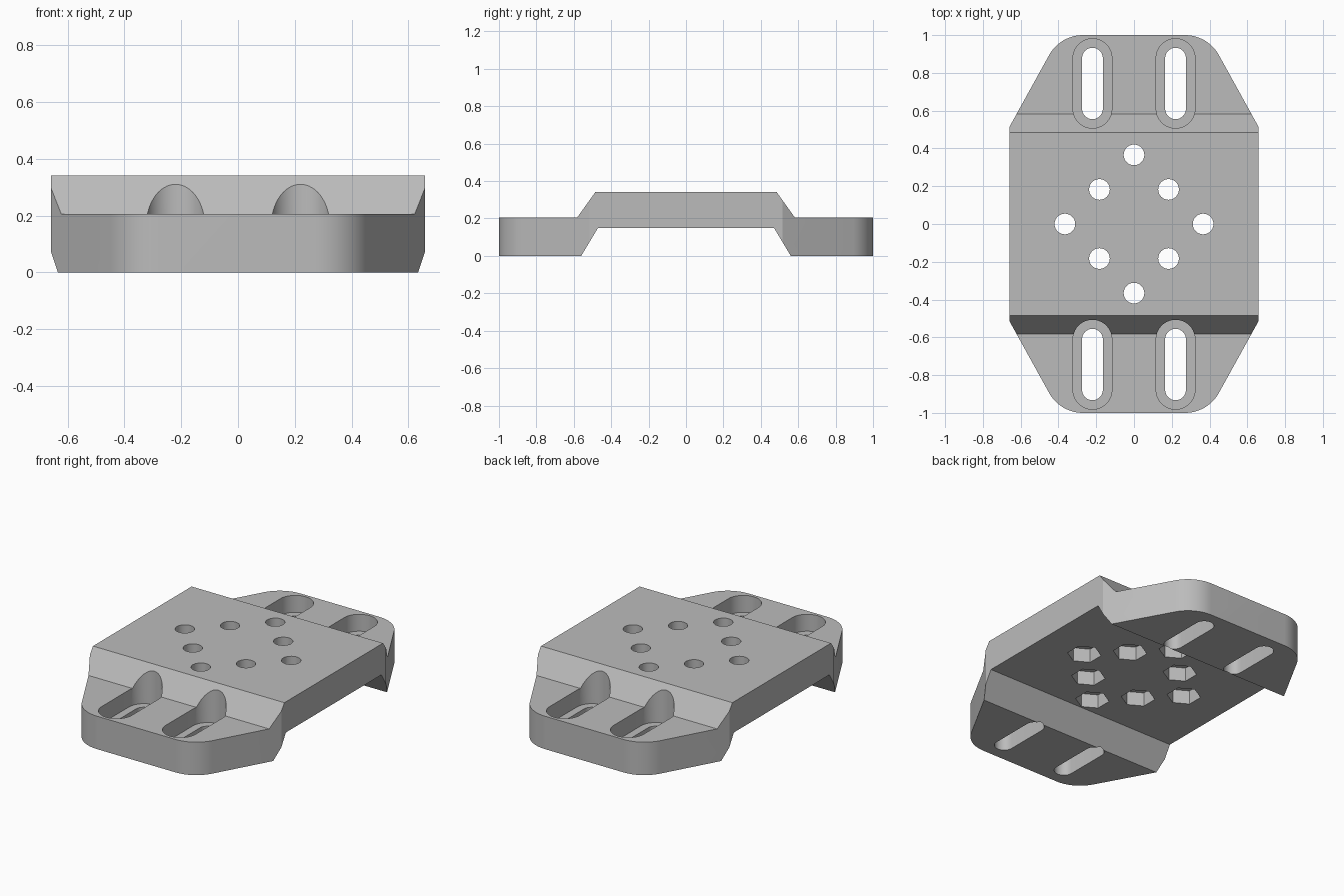
import bpy
import bmesh
from math import cos, sin, pi, radians
from mathutils import Vector

cube = bpy.data.objects.get("Cube")
if cube:
    bpy.data.objects.remove(cube, do_unlink=True)

grey = bpy.data.materials.new("plain_grey")
grey.use_nodes = True
colour = (0.5, 0.5, 0.5, 1)
grey.diffuse_color = colour
grey.node_tree.nodes["Principled BSDF"].inputs["Base Color"].default_value = colour


def prism(name, points, sweep):
    """Extrude a closed polygon of 3D points along the sweep vector."""
    bm = bmesh.new()
    face = bm.faces.new([bm.verts.new(p) for p in points])
    top = bmesh.ops.extrude_face_region(bm, geom=[face])["geom"]
    bmesh.ops.translate(bm, vec=Vector(sweep),
                        verts=[v for v in top if isinstance(v, bmesh.types.BMVert)])
    bmesh.ops.recalc_face_normals(bm, faces=bm.faces)
    mesh = bpy.data.meshes.new(name)
    bm.to_mesh(mesh)
    bm.free()
    obj = bpy.data.objects.new(name, mesh)
    bpy.context.collection.objects.link(obj)
    mesh.materials.append(grey)
    return obj


def arc(cx, cy, r, start, end, steps):
    angles = [radians(start + (end - start) * i / steps) for i in range(steps + 1)]
    return [(cx + r * cos(a), cy + r * sin(a)) for a in angles]


def column(name, outline, z0, z1):
    return prism(name, [(x, y, z0) for x, y in outline], (0, 0, z1 - z0))


def slot_outline(cx, cy, r, half_length):
    run = half_length - r
    return arc(cx, cy + run, r, 0, 180, 20) + arc(cx, cy - run, r, 180, 360, 20)


def cut(target, tool, operation="DIFFERENCE"):
    """Apply a boolean and discard its tool."""
    mod = target.modifiers.new(tool.name, "BOOLEAN")
    mod.operation = operation
    mod.solver = "EXACT"
    mod.object = tool
    bpy.context.view_layer.objects.active = target
    bpy.ops.object.modifier_apply(modifier=mod.name)
    bpy.data.objects.remove(tool, do_unlink=True)


# Raised bridge section swept across the width
upper = [(1, 0.205), (0.582, 0.205), (0.485, 0.341)]
lower = [(0.47, 0.15), (0.56, 0), (1, 0)]
right_half = upper[::-1] + lower[::-1]
profile = (upper + [(-y, z) for y, z in reversed(upper)]
           + [(-y, z) for y, z in reversed(lower)] + lower)
plate = prism("mounting_plate", [(-0.8, y, z) for y, z in profile], (1.6, 0, 0))

# Plan outline with tapered, rounded ends
quarter = [(0.659, 0.515)] + arc(0.27, 0.795, 0.205, 29.2, 90, 14)
end = quarter + [(-x, y) for x, y in reversed(quarter)]
outline = end + [(-x, -y) for x, y in end]
cut(plate, column("plan_outline", outline, -0.1, 0.5), "INTERSECT")

# Four slots with recessed channels in the end flanges
for sx in (-1, 1):
    for sy in (-1, 1):
        x, y = sx * 0.22, sy * 0.744
        cut(plate, column("slot_recess", slot_outline(x, y, 0.103, 0.237), 0.1, 0.6))
        cut(plate, column("slot_through", slot_outline(x, y, 0.055, 0.189), -0.1, 0.5))

# Diamond of bolt holes with hexagonal nut pockets underneath
for i in range(-1, 2):
    for j in range(-1, 2):
        if i == 0 and j == 0:
            continue
        x, y = (i + j) * 0.183, (i - j) * 0.183
        cut(plate, column("bolt_hole", arc(x, y, 0.055, 0, 345, 23), 0.05, 0.5))
        cut(plate, column("nut_pocket", arc(x, y, 0.096, 30, 330, 5), 0.05, 0.235))

# Smooth the rounded walls, keep edges crisp
bpy.ops.object.select_all(action="DESELECT")
plate.select_set(True)
bpy.context.view_layer.objects.active = plate
bpy.ops.object.shade_smooth_by_angle(angle=radians(25))
